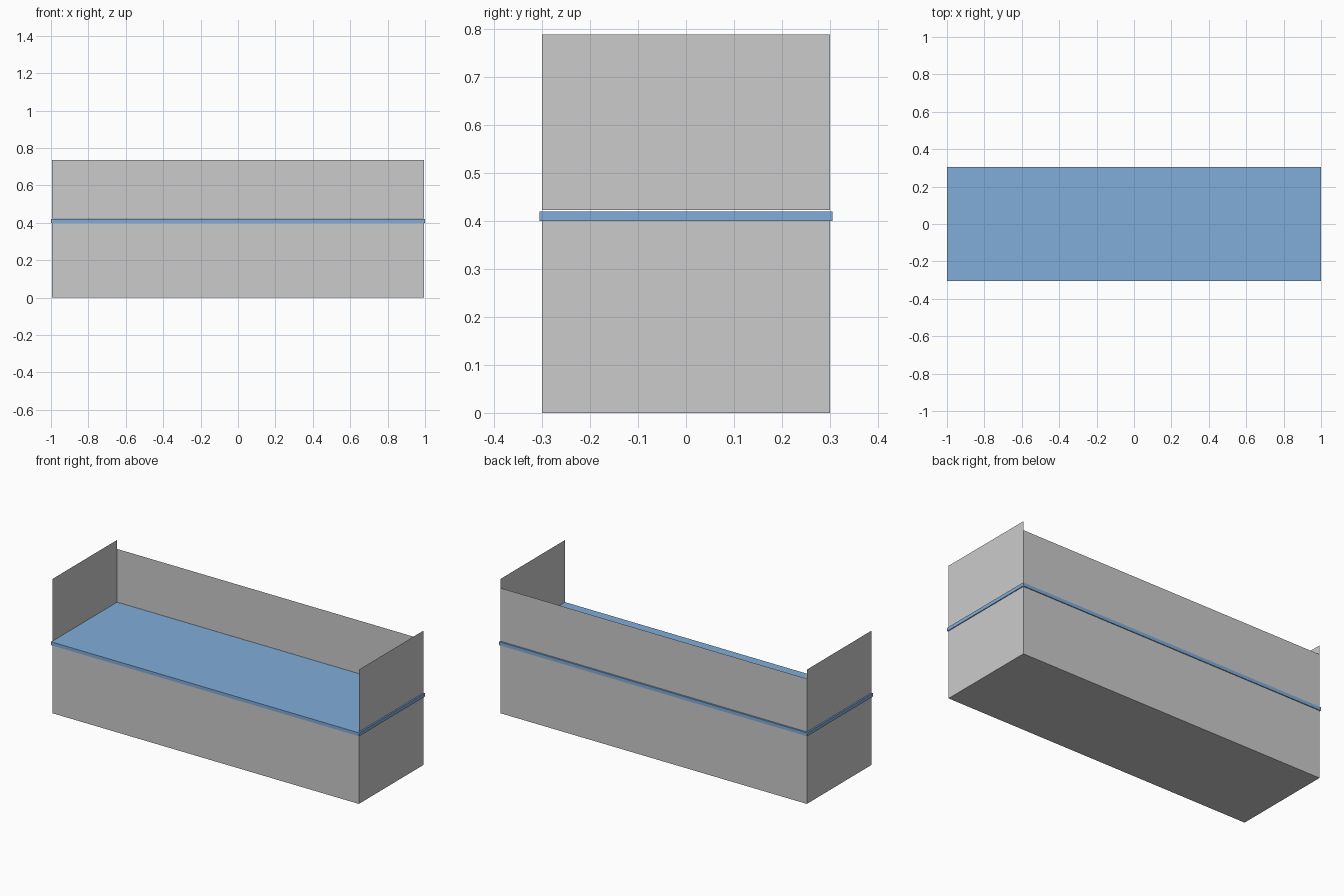
import bpy
import bmesh
from mathutils import Matrix, Vector

if "Cube" in bpy.data.objects:
    bpy.data.objects.remove(bpy.data.objects["Cube"])


def add_object(name, bm, material=None):
    mesh = bpy.data.meshes.new(name)
    bm.to_mesh(mesh)
    bm.free()
    obj = bpy.data.objects.new(name, mesh)
    bpy.context.collection.objects.link(obj)
    if material:
        mesh.materials.append(material)
    return obj


def box(name, half_x, half_y, z0, z1, material=None):
    bm = bmesh.new()
    bmesh.ops.create_cube(bm, size=1, matrix=Matrix.LocRotScale(
        Vector((0, 0, (z0 + z1) / 2)), None,
        Vector((2 * half_x, 2 * half_y, z1 - z0))))
    return add_object(name, bm, material)


def sheet(name, start, end, z0, z1):
    """Upright flat panel standing on the line from start to end."""
    bm = bmesh.new()
    bm.faces.new([bm.verts.new((*p, z)) for p, z in
                  ((start, z0), (end, z0), (end, z1), (start, z1))])
    return add_object(name, bm)


blue = bpy.data.materials.new("blue_seat")
blue.diffuse_color = (0.22, 0.42, 0.70, 1)
blue.use_nodes = True
blue.node_tree.nodes["Principled BSDF"].inputs["Base Color"].default_value = blue.diffuse_color

X, Y = 0.995, 0.30      # footprint of base and panels
PANEL_Z = 0.423         # panels float just above the seat

# Base and overhanging seat slab
box("base", X, Y, 0, 0.40)
box("seat", 1.0, 0.305, 0.40, 0.42, blue)

# Thin back and end panels
sheet("back_panel", (X, Y), (-X, Y), PANEL_Z, 0.735)
for side, name in ((-1, "left_panel"), (1, "right_panel")):
    sheet(name, (side * X, -side * Y), (side * X, side * Y), PANEL_Z, 0.788)
